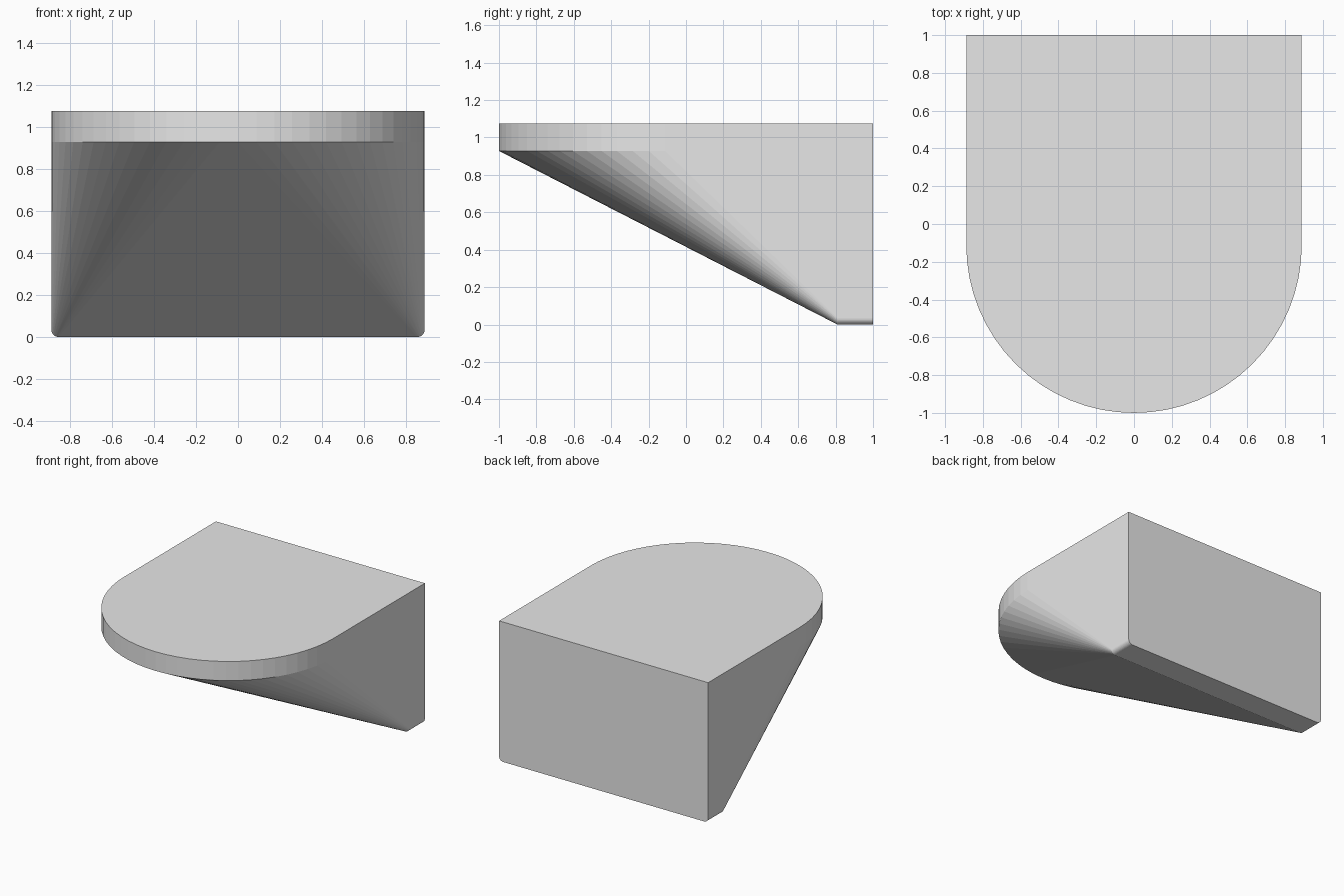
import bpy, bmesh
from math import sin, cos, pi, radians

cube = bpy.data.objects.get("Cube")
if cube:
    bpy.data.objects.remove(cube, do_unlink=True)

HALF_W, BACK, HEIGHT = 0.888, 1.0, 1.075
RIM_BOTTOM = 0.928      # underside of the vertical rim
FOOT_FRONT = 0.81       # front edge of the narrow foot
FOOT_RADIUS = 0.035     # rounding of the lower side edges
ARC_STEPS, CORNER_STEPS = 32, 8

grey = bpy.data.materials.new("light_grey")
grey.use_nodes = True
grey.diffuse_color = (0.8, 0.8, 0.8, 1)
grey.node_tree.nodes["Principled BSDF"].inputs["Base Color"].default_value = (0.8, 0.8, 0.8, 1)

points = []

# Top slab: square back and half-round front
arc_centre = HALF_W - BACK
outline = [(-HALF_W, BACK), (HALF_W, BACK)]
for i in range(ARC_STEPS + 1):
    a = pi * i / ARC_STEPS
    outline.append((HALF_W * cos(a), arc_centre - HALF_W * sin(a)))
for z in (RIM_BOTTOM, HEIGHT):
    points += [(x, y, z) for x, y in outline]

# Foot: narrow strip along the back with rounded side edges
for side in (-1, 1):
    for i in range(CORNER_STEPS + 1):
        a = pi / 2 * i / CORNER_STEPS
        x = side * (HALF_W - FOOT_RADIUS + FOOT_RADIUS * sin(a))
        z = FOOT_RADIUS * (1 - cos(a))
        points += [(x, y, z) for y in (FOOT_FRONT, BACK)]

# Stretch one tapering skin over slab and foot
bm = bmesh.new()
for p in points:
    bm.verts.new(p)
bmesh.ops.convex_hull(bm, input=bm.verts[:])
bmesh.ops.delete(bm, geom=[v for v in bm.verts if not v.link_faces], context='VERTS')
bmesh.ops.dissolve_limit(bm, angle_limit=radians(0.2), verts=bm.verts[:], edges=bm.edges[:])
bmesh.ops.recalc_face_normals(bm, faces=bm.faces[:])

mesh = bpy.data.meshes.new("tapered_shelf")
bm.to_mesh(mesh)
bm.free()
mesh.materials.append(grey)
shelf = bpy.data.objects.new("tapered_shelf", mesh)
bpy.context.collection.objects.link(shelf)
